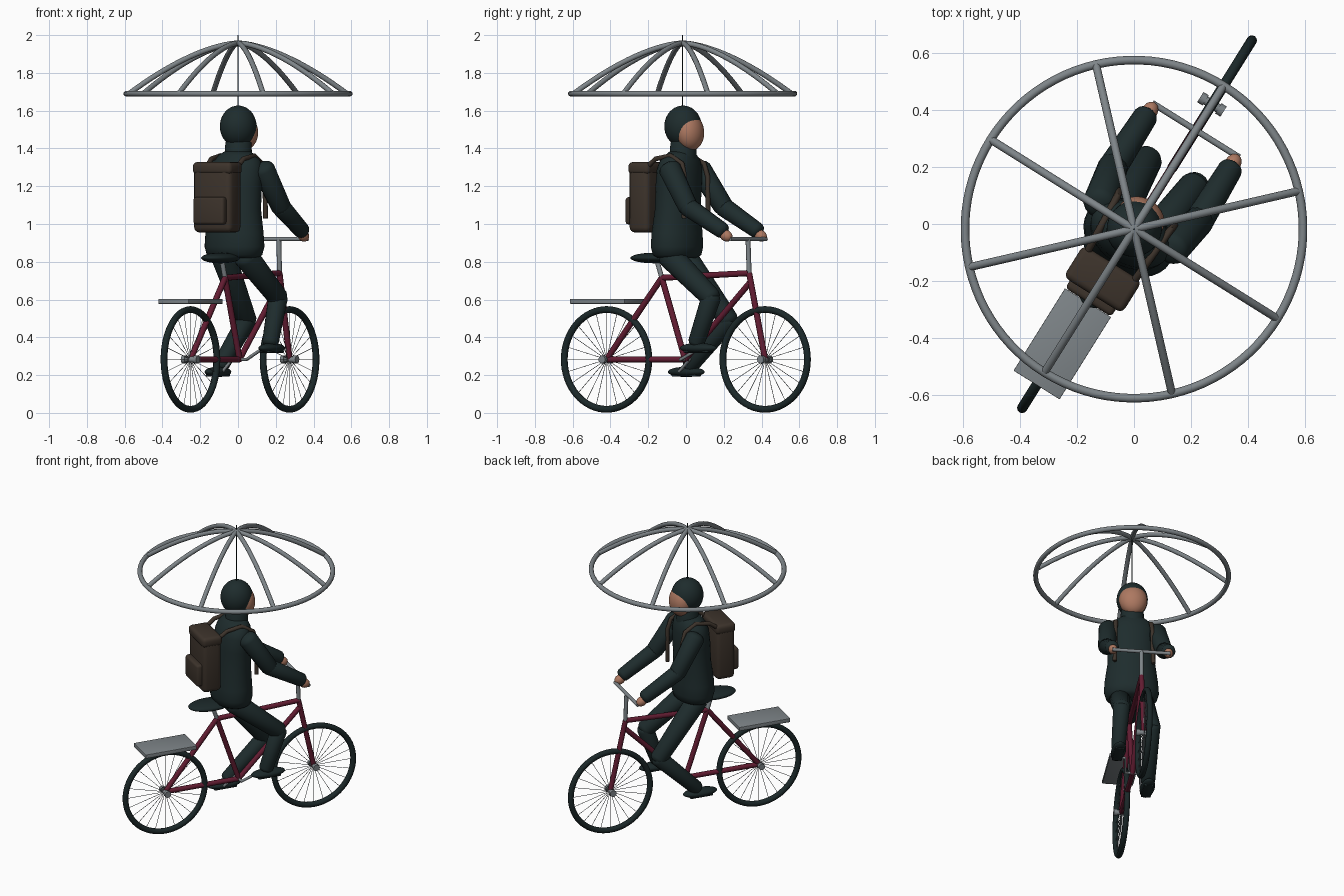
import bpy, bmesh, math
from mathutils import Matrix, Vector

if "Cube" in bpy.data.objects:
    bpy.data.objects.remove(bpy.data.objects["Cube"], do_unlink=True)

# Local frame: +x is riding direction, +y is the rider's left
HEADING = math.radians(58)
FRAME = Matrix.Translation((0.008, -0.005, 0)) @ Matrix.Rotation(HEADING, 4, 'Z')
CANOPY = Matrix.Translation((0, -0.018, 0)) @ Matrix.Rotation(HEADING, 4, 'Z')


def material(name, rgb):
    m = bpy.data.materials.new(name)
    m.use_nodes = True
    m.diffuse_color = (*rgb, 1)
    m.node_tree.nodes["Principled BSDF"].inputs["Base Color"].default_value = (*rgb, 1)
    return m


CLOTH = material("dark_cloth", (0.013, 0.025, 0.026))
RUBBER = material("black_rubber", (0.011, 0.021, 0.022))
RED = material("burgundy_paint", (0.125, 0.012, 0.032))
METAL = material("grey_metal", (0.21, 0.235, 0.25))
SKIN = material("skin", (0.42, 0.19, 0.12))
BROWN = material("brown_canvas", (0.046, 0.033, 0.024))


def finish(ob, mat, frame=FRAME, angle=40):
    ob.data.materials.clear()
    ob.data.materials.append(mat)
    ob.matrix_world = frame
    bpy.ops.object.select_all(action='DESELECT')
    ob.select_set(True)
    bpy.context.view_layer.objects.active = ob
    if ob.type == 'CURVE':
        bpy.ops.object.convert(target='MESH')
    bpy.ops.object.shade_smooth_by_angle(angle=math.radians(angle))
    return ob


def tube(name, paths, r, mat, cyclic=False, radii=None, res=4, frame=FRAME):
    """Round tubes along one or more point paths."""
    cu = bpy.data.curves.new(name, 'CURVE')
    cu.dimensions = '3D'
    cu.bevel_depth, cu.bevel_resolution, cu.use_fill_caps = r, res, True
    for path in paths:
        s = cu.splines.new('POLY')
        s.points.add(len(path) - 1)
        for i, p in enumerate(path):
            s.points[i].co = (*p, 1)
            s.points[i].radius = radii[i] if radii else 1
        s.use_cyclic_u = cyclic
    ob = bpy.data.objects.new(name, cu)
    bpy.context.collection.objects.link(ob)
    return finish(ob, mat, frame)


def limb(name, a, b, ra, rb, mat):
    """Tapered tube with rounded ends."""
    a, b = Vector(a), Vector(b)
    d = (b - a).normalized()
    steps = [math.radians(t) for t in (80, 55, 30, 0)]
    pts = [a - d * ra * 0.6 * math.sin(t) for t in steps]
    rad = [ra * math.cos(t) for t in steps]
    pts += [b + d * rb * 0.6 * math.sin(t) for t in reversed(steps)]
    rad += [rb * math.cos(t) for t in reversed(steps)]
    return tube(name, [pts], 1, mat, radii=rad, res=6)


def mesh_object(name, bm, mat, angle=40):
    bmesh.ops.recalc_face_normals(bm, faces=bm.faces)
    me = bpy.data.meshes.new(name)
    bm.to_mesh(me)
    bm.free()
    ob = bpy.data.objects.new(name, me)
    bpy.context.collection.objects.link(ob)
    return finish(ob, mat, angle=angle)


def ellipsoid(name, c, size, mat, pitch=0):
    bm = bmesh.new()
    m = (Matrix.Translation(c) @ Matrix.Rotation(math.radians(pitch), 4, 'Y')
         @ Matrix.Diagonal((*size, 1)))
    bmesh.ops.create_uvsphere(bm, u_segments=32, v_segments=20, radius=1, matrix=m)
    return mesh_object(name, bm, mat, 80)


def box(name, c, size, bevel, mat):
    bm = bmesh.new()
    bmesh.ops.create_cube(bm, size=1, matrix=Matrix.Translation(c) @ Matrix.Diagonal((*size, 1)))
    bmesh.ops.bevel(bm, geom=bm.edges[:], offset=bevel, segments=3, profile=0.5, affect='EDGES')
    return mesh_object(name, bm, mat)


def stack(name, rings, mat, n=32):
    """Closed body from stacked ellipses (z, centre x, half depth, half width)."""
    bm = bmesh.new()
    loops = []
    for z, cx, a, b in rings:
        loops.append([bm.verts.new((cx + a * math.cos(t), b * math.sin(t), z))
                      for t in (2 * math.pi * i / n for i in range(n))])
    for lo, hi in zip(loops, loops[1:]):
        for i in range(n):
            j = (i + 1) % n
            bm.faces.new((lo[i], lo[j], hi[j], hi[i]))
    bm.faces.new(loops[0])
    bm.faces.new(loops[-1])
    return mesh_object(name, bm, mat, 60)


def on_circle(c, r, t):
    return (c[0] + r * math.cos(t), 0, c[2] + r * math.sin(t))


# Wheels
AXLE_Z = 0.283
for side, x in (("front", 0.5), ("rear", -0.49)):
    hub = (x, 0, AXLE_Z)
    turn = [2 * math.pi * i / 64 for i in range(64)]
    tube(side + "_tyre", [[on_circle(hub, 0.264, t) for t in turn]], 0.018, RUBBER, cyclic=True)
    tube(side + "_spokes", [[hub, on_circle(hub, 0.255, 2 * math.pi * i / 24)] for i in range(24)],
         0.0015, METAL, res=1)
    tube(side + "_hub", [[(x, -0.048, AXLE_Z), (x, 0.048, AXLE_Z)]], 0.016, METAL)
    tube(side + "_axle_nuts", [[(x, s * 0.026, AXLE_Z), (x, s * 0.048, AXLE_Z)] for s in (-1, 1)],
         0.021, METAL)

# Bicycle frame
REAR, FRONT = (-0.49, 0, AXLE_Z), (0.5, 0, AXLE_Z)
CRANK, SEAT, HEAD = (0, 0, AXLE_Z), (-0.145, 0, 0.715), (0.4, 0, 0.74)
tube("bicycle_frame", [[REAR, CRANK], [REAR, SEAT], [CRANK, SEAT], [SEAT, HEAD],
                       [CRANK, (0.405, 0, 0.69)], [HEAD, FRONT]], 0.016, RED)
tube("seat_post", [[SEAT, (-0.18, 0, 0.82)]], 0.013, METAL)
tube("stem", [[HEAD, (0.393, 0, 0.92)]], 0.013, METAL)
tube("handlebar", [[(0.393, -0.18, 0.92), (0.393, 0.18, 0.92)]], 0.011, METAL)
ellipsoid("saddle", (-0.19, 0, 0.82), (0.142, 0.082, 0.028), RUBBER)
box("rear_rack", (-0.489, 0, 0.59), (0.34, 0.19, 0.025), 0.002, METAL)

# Cranks
for side, s, px, pz in (("left", 1, -0.07, 0.222), ("right", -1, 0.1, 0.328)):
    tube(side + "_crank", [[(0, 0, AXLE_Z), (0, s * 0.045, AXLE_Z), (px, s * 0.06, pz),
                            (px, s * 0.11, pz)]], 0.009, METAL)

# Legs and shoes
for side, s, knee, ankle, shoe in (
        ("left", 1, (0.215, 0.09, 0.49), (-0.03, 0.1, 0.25), (-0.055, 0.1, 0.217)),
        ("right", -1, (0.225, -0.1, 0.61), (0.138, -0.107, 0.375), (0.15, -0.108, 0.343))):
    limb(side + "_thigh", (-0.05, s * 0.07, 0.83), knee, 0.067, 0.054, CLOTH)
    limb(side + "_shin", knee, ankle, 0.052, 0.044, CLOTH)
    ellipsoid(side + "_shoe", shoe, (0.112, 0.045, 0.027), RUBBER)
    box(side + "_sole", (shoe[0], shoe[1], shoe[2] - 0.018), (0.15, 0.06, 0.014), 0.005, RUBBER)

# Torso, collar and head
stack("jacket", [(0.82, -0.05, 0.09, 0.13), (0.835, -0.05, 0.115, 0.157), (0.88, -0.05, 0.125, 0.17),
                 (0.95, -0.05, 0.122, 0.165), (1.08, -0.045, 0.11, 0.147), (1.2, -0.04, 0.11, 0.15),
                 (1.29, -0.035, 0.105, 0.152), (1.335, -0.03, 0.092, 0.138),
                 (1.365, -0.025, 0.075, 0.105), (1.385, -0.02, 0.06, 0.07)], CLOTH)
stack("collar", [(1.33, -0.015, 0.072, 0.075), (1.43, -0.01, 0.068, 0.07), (1.445, -0.01, 0.06, 0.062)],
      CLOTH)
ellipsoid("hood", (-0.013, 0, 1.517), (0.1, 0.096, 0.11), CLOTH)
ellipsoid("face", (0.03, 0, 1.488), (0.071, 0.087, 0.1), SKIN, pitch=-6)

# Arms and hands
for side, s in (("left", 1), ("right", -1)):
    elbow = (0.13, s * 0.178, 1.09)
    limb(side + "_upper_arm", (0.0, s * 0.15, 1.29), elbow, 0.06, 0.053, CLOTH)
    limb(side + "_forearm", elbow, (0.342, s * 0.175, 0.965), 0.051, 0.043, CLOTH)
    ellipsoid(side + "_hand", (0.364, s * 0.172, 0.938), (0.036, 0.028, 0.03), SKIN, pitch=25)

# Backpack
box("backpack", (-0.222, 0, 1.14), (0.125, 0.235, 0.37), 0.028, BROWN)
box("backpack_lid", (-0.222, 0, 1.295), (0.132, 0.242, 0.065), 0.022, BROWN)
box("backpack_pocket", (-0.293, 0, 1.07), (0.05, 0.19, 0.145), 0.015, BROWN)
for side, s in (("left", 1), ("right", -1)):
    tube(side + "_shoulder_strap",
         [[(-0.18, s * 0.095, 1.3), (-0.12, s * 0.1, 1.345), (-0.025, s * 0.105, 1.362),
           (0.05, s * 0.11, 1.32), (0.07, s * 0.115, 1.25), (0.072, s * 0.115, 1.15),
           (0.068, s * 0.12, 1.03)]], 0.013, BROWN)

# Umbrella skeleton
RING_R, RING_Z, TOP_Z = 0.592, 1.69, 1.958
tube("umbrella_ring", [[(RING_R * math.cos(t), RING_R * math.sin(t), RING_Z)
                        for t in (2 * math.pi * i / 96 for i in range(96))]],
     0.015, METAL, cyclic=True, frame=CANOPY)
ribs = []
for k in range(8):
    a = k * math.pi / 4
    ribs.append([(RING_R * t * math.cos(a), RING_R * t * math.sin(a),
                  TOP_Z - (TOP_Z - RING_Z) * t ** 1.6) for t in (i / 16 for i in range(17))])
tube("umbrella_ribs", ribs, 0.014, METAL, frame=CANOPY)
tube("umbrella_pole", [[(0, 0, 1.55), (0, 0, 2.0)]], 0.003, RUBBER, frame=CANOPY)
